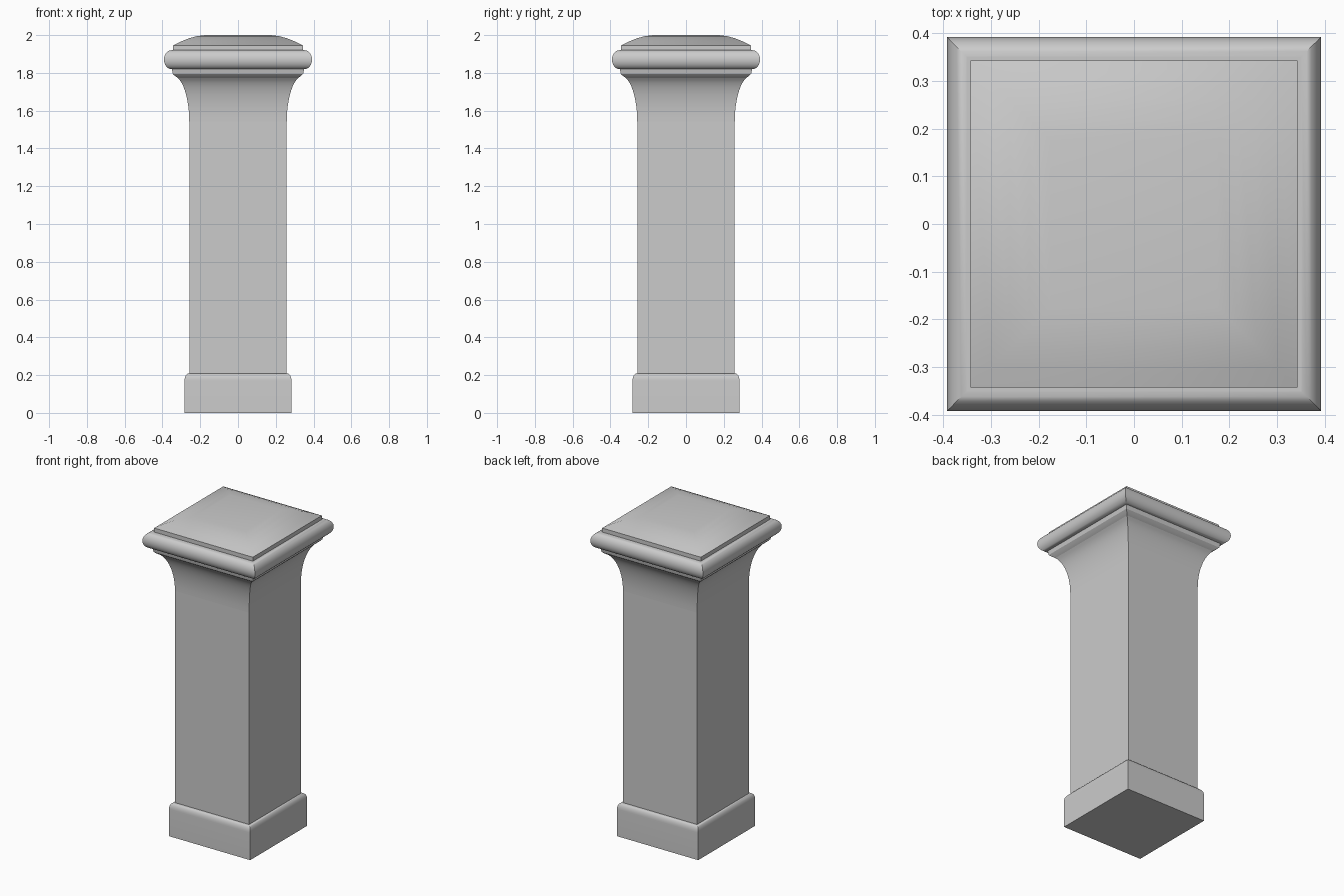
import bpy, bmesh, math

if "Cube" in bpy.data.objects:
    bpy.data.objects.remove(bpy.data.objects["Cube"])


def square_loft(name, profile, close_bottom=False, close_top=False, angle=30):
    """Sweep a (half width, height) profile around a square plan."""
    bm = bmesh.new()
    rings = [[bm.verts.new((sx * r, sy * r, z))
              for sx, sy in ((-1, -1), (1, -1), (1, 1), (-1, 1))]
             for r, z in profile]
    for a, b in zip(rings, rings[1:]):
        for i in range(4):
            j = (i + 1) % 4
            bm.faces.new((a[i], a[j], b[j], b[i]))
    if close_bottom:
        bm.faces.new(rings[0][::-1])
    if close_top:
        bm.faces.new(rings[-1])
    mesh = bpy.data.meshes.new(name)
    bm.to_mesh(mesh)
    bm.free()
    obj = bpy.data.objects.new(name, mesh)
    bpy.context.collection.objects.link(obj)
    bpy.ops.object.select_all(action='DESELECT')
    obj.select_set(True)
    bpy.context.view_layer.objects.active = obj
    bpy.ops.object.shade_smooth_by_angle(angle=math.radians(angle))
    return obj


def arc(cx, cz, rx, rz, start, end, steps):
    pts = []
    for i in range(steps + 1):
        t = math.radians(start + (end - start) * i / steps)
        pts.append((cx + rx * math.cos(t), cz + rz * math.sin(t)))
    return pts


# Plinth with a rounded upper edge
square_loft("plinth", [(0.283, 0)] + arc(0.263, 0.17, 0.02, 0.038, 0, 90, 6)
            + [(0.258, 0.208)], close_bottom=True)

# Straight shaft
square_loft("shaft", [(0.258, 0.208), (0.258, 1.54)])

# Concave flare below the mouldings
flare = arc(0.345, 1.54, 0.087, 0.245, 180, 108, 10)
square_loft("flare", flare)

# Small neck moulding and large rounded bead
neck = [flare[-1], (0.335, 1.785), (0.345, 1.795), (0.35, 1.82)]
bead = arc(0.352, 1.87, 0.04, 0.05, -90, 90, 12)
square_loft("neck_moulding", neck + [bead[0]])
square_loft("bead_moulding", bead)

# Stepped cap with a shallow domed top
square_loft("cap", [bead[-1], (0.343, 1.92), (0.343, 1.945), (0.30, 1.967),
                    (0.26, 1.983), (0.22, 1.994), (0.175, 2.0)],
            close_top=True, angle=42)
